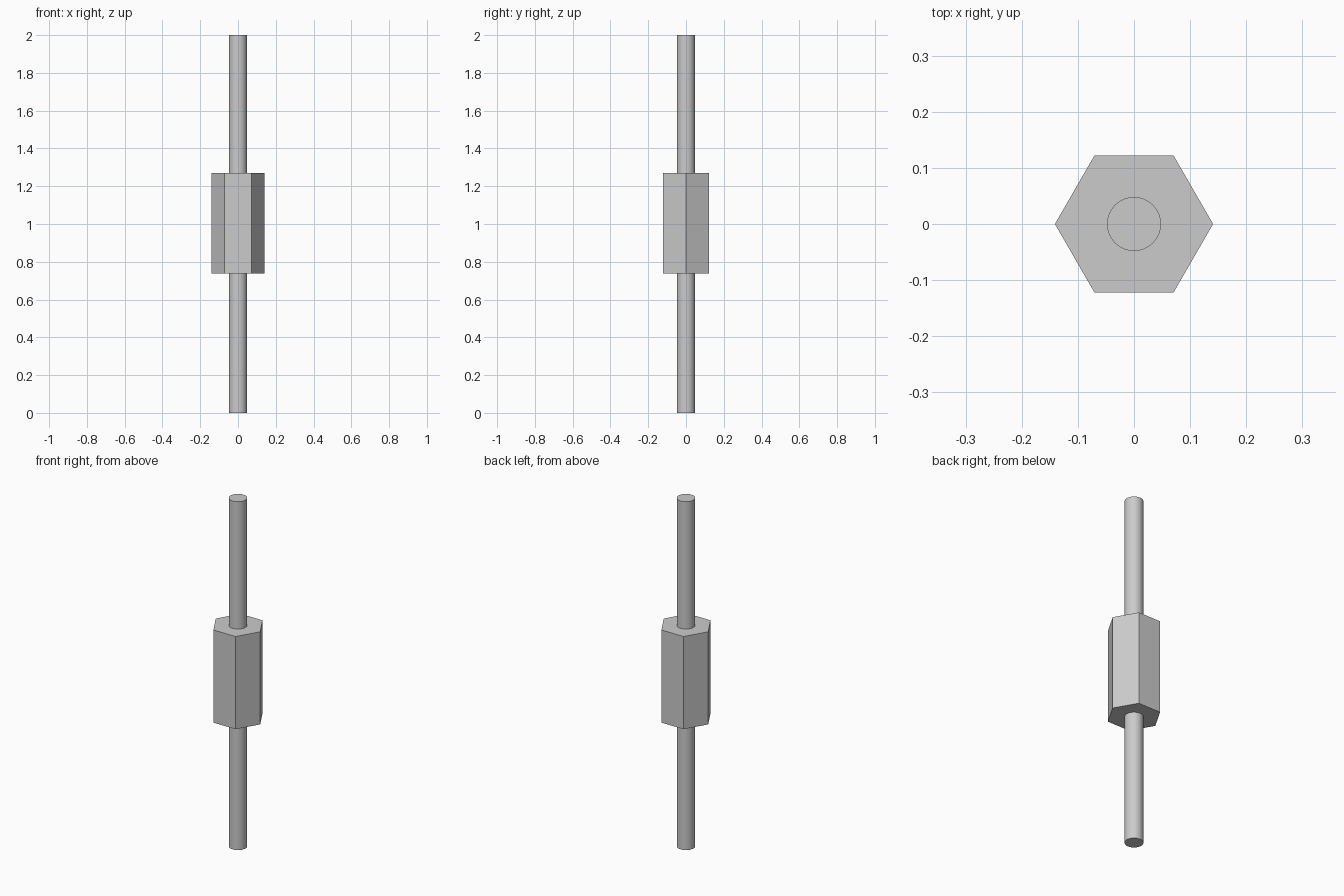
import bpy, math

if "Cube" in bpy.data.objects:
    bpy.data.objects.remove(bpy.data.objects["Cube"])


def prism(name, radius, z0, z1, sides, turn=0.0):
    """Upright prism or cylinder between two heights."""
    bpy.ops.mesh.primitive_cylinder_add(
        vertices=sides, radius=radius, depth=z1 - z0,
        location=(0, 0, (z0 + z1) / 2), rotation=(0, 0, turn))
    obj = bpy.context.object
    obj.name = name
    return obj


# Thin round rod running the full height
prism("rod", 0.048, 0.0, 2.0, 64)
bpy.ops.object.shade_smooth_by_angle(angle=math.radians(30))

# Flat-faced hexagonal sleeve, corners pointing along x
prism("hex_sleeve", 0.141, 0.737, 1.269, 6, math.radians(30))
